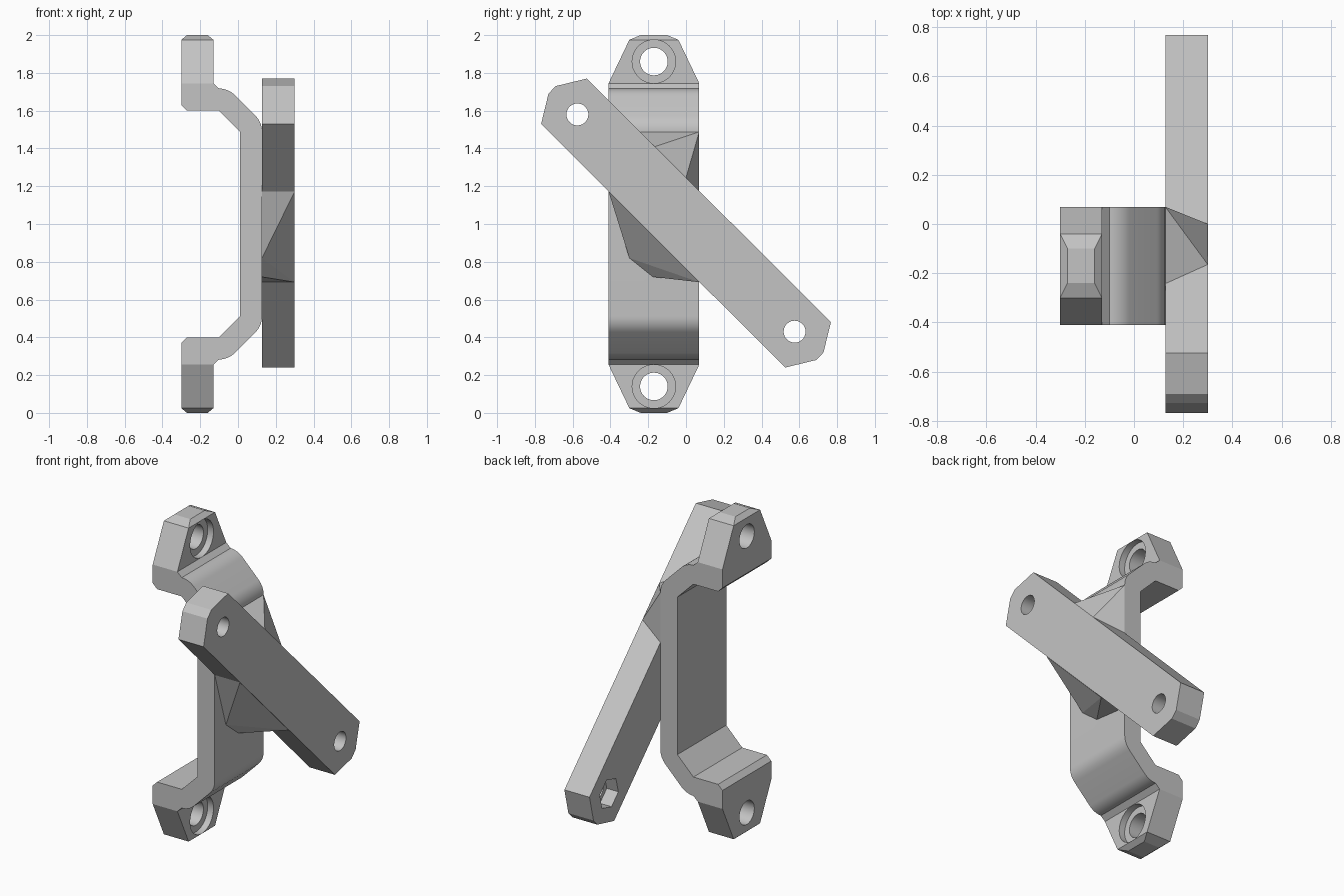
import bpy, bmesh, math
from mathutils import Vector

cube = bpy.data.objects.get("Cube")
if cube:
    bpy.data.objects.remove(cube, do_unlink=True)

grey = bpy.data.materials.new("plain grey")
grey.use_nodes = True
grey.diffuse_color = (0.55, 0.55, 0.55, 1)
grey.node_tree.nodes["Principled BSDF"].inputs["Base Color"].default_value = grey.diffuse_color


def finish(name, bm):
    bmesh.ops.recalc_face_normals(bm, faces=bm.faces)
    mesh = bpy.data.meshes.new(name)
    bm.to_mesh(mesh)
    bm.free()
    mesh.materials.append(grey)
    ob = bpy.data.objects.new(name, mesh)
    bpy.context.collection.objects.link(ob)
    return ob


def prism(name, outline, axis, lo, hi):
    """Extrude an outline along x (points are y, z) or along y (points are x, z)."""
    bm = bmesh.new()
    put = (lambda a, b: (lo, a, b)) if axis == "x" else (lambda a, b: (a, lo, b))
    face = bm.faces.new([bm.verts.new(put(a, b)) for a, b in outline])
    new = bmesh.ops.extrude_face_region(bm, geom=[face])["geom"]
    move = Vector((hi - lo, 0, 0)) if axis == "x" else Vector((0, hi - lo, 0))
    bmesh.ops.translate(bm, vec=move, verts=[v for v in new if isinstance(v, bmesh.types.BMVert)])
    return finish(name, bm)


def hull(name, points):
    bm = bmesh.new()
    for p in points:
        bm.verts.new(p)
    bmesh.ops.convex_hull(bm, input=bm.verts)
    return finish(name, bm)


def arc(cx, cz, r, start, end, n):
    angles = [math.radians(start + (end - start) * i / n) for i in range(n + 1)]
    return [(cx + r * math.cos(a), cz + r * math.sin(a)) for a in angles]


def ring(cy, cz, r, n, turn=0):
    return arc(cy, cz, r, turn, turn + 360, n)[:-1]


def combine(ob, tool, operation="DIFFERENCE"):
    mod = ob.modifiers.new("cut", "BOOLEAN")
    mod.operation, mod.solver, mod.object = operation, "EXACT", tool
    bpy.context.view_layer.objects.active = ob
    bpy.ops.object.modifier_apply(modifier=mod.name)
    bpy.data.objects.remove(tool, do_unlink=True)


def shade(ob):
    bpy.ops.object.select_all(action="DESELECT")
    ob.select_set(True)
    bpy.context.view_layer.objects.active = ob
    bpy.ops.object.shade_smooth_by_angle(angle=math.radians(20))


FACE, OUTER = 0.127, 0.30      # inner and outer side of the bar
MID_Y, HALF = -0.17, 0.24      # bracket centre line and half width

# Bracket: bent strip, upper half mirrored downwards
upper = [(0.01, 1.49), (-0.10, 1.60), (-0.27, 1.60), (-0.30, 1.63), (-0.30, 1.975),
         (-0.27, 2.0), (-0.16, 2.0), (-0.13, 1.975), (-0.13, 1.745)]
upper += arc(-0.10, 1.60, 0.117, 90, 45, 8) + arc(0.01, 1.49, 0.117, 45, 0, 8)
strip = upper + [(x, 2 - z) for x, z in reversed(upper)]
bracket = prism("mounting_bracket", strip, "y", MID_Y - HALF, MID_Y + HALF)

# Tapered ends of the bracket
quarter = [(HALF, 1.745), (0.13, 1.975), (0.07, 2.0)]
top = quarter + [(-y, z) for y, z in reversed(quarter)]
shape = [(MID_Y + y, z) for y, z in top + [(-y, 2 - z) for y, z in top]]
# widen the straight sides a little so only the tapers trim the strip
combine(bracket, prism("taper", shape, "x", -0.5, 0.5), "INTERSECT")

# Counterbored screw holes
for z in (1.86, 0.14):
    combine(bracket, prism("hole", ring(MID_Y, z, 0.073, 40), "x", -0.5, 0.3))
    combine(bracket, prism("counterbore", ring(MID_Y, z, 0.115, 40), "x", -0.17, 0.3))
shade(bracket)

# Diagonal bar: one end outline, turned half a circle for the other
CZ = 1.005
end = [(-0.767, 1.53), (-0.728, 1.69), (-0.69, 1.73), (-0.525, 1.77)]
bar = prism("diagonal_bar", end + [(-y, 2 * CZ - z) for y, z in end], "x", FACE, OUTER)

# Bolt holes with hexagonal nut pockets on the inner side
for s in (1, -1):
    y, z = 0.575 * s, CZ - 0.575 * s
    combine(bar, prism("bolt_hole", ring(y, z, 0.058, 40), "x", 0, 0.5))
    combine(bar, prism("nut_pocket", ring(y, z, 0.095, 6, 15), "x", 0, FACE + 0.08))
shade(bar)

# Gussets joining the bar to the bracket
low = [(x, y, 0.762 - y) for x in (FACE, OUTER) for y in (-0.41, 0.07)]
hull("lower_gusset", low + [(FACE, -0.30, 0.82), (FACE, -0.175, 0.72)])
hull("upper_gusset", [(OUTER, 0, 1.245), (OUTER, -0.165, 1.41), (FACE, 0.07, 1.488),
                      (FACE, -0.243, 1.488), (FACE, 0.07, 1.175)])
